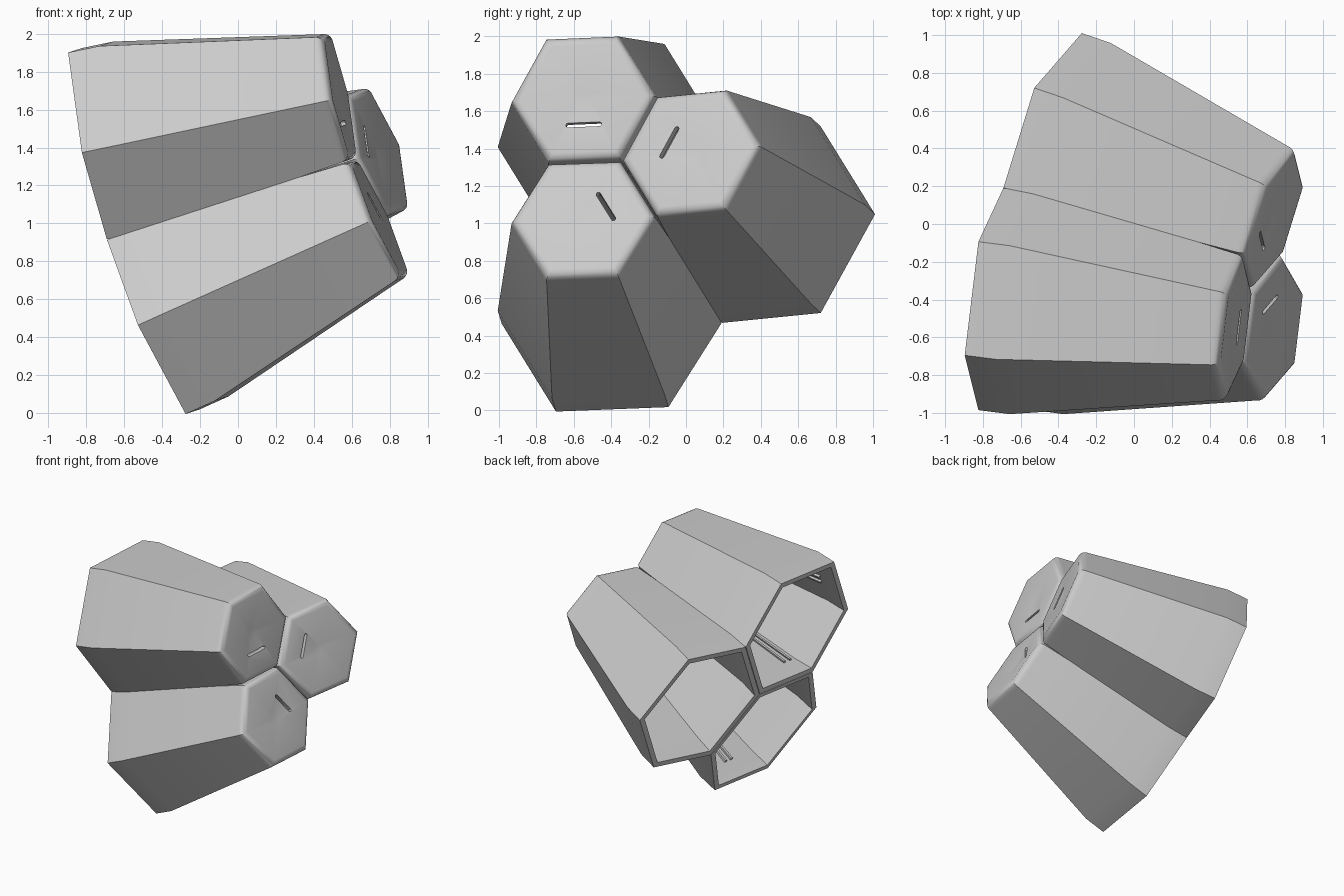
import bpy, bmesh
from math import sin, cos, pi
from mathutils import Matrix, Vector

cube = bpy.data.objects.get("Cube")
if cube:
    bpy.data.objects.remove(cube, do_unlink=True)

grey = bpy.data.materials.new("light_grey")
grey.use_nodes = True
colour = (0.6, 0.6, 0.6, 1)
grey.diffuse_color = colour
grey.node_tree.nodes["Principled BSDF"].inputs["Base Color"].default_value = colour

# Cluster frame: local x points outward along the first tube, z along the shared axis
up = Vector((0, -0.526, 0.851))
side = Vector((0, 0.851, 0.526))
axis = Vector((0.934, 0, 0)) + 0.357 * up
out = Vector((-0.357, 0, 0)) + 0.934 * up
origin = Vector((-0.483, -0.008, -0.01)) + 0.905 * up + 0.42 * side
cluster = Matrix((out, -side, axis)).transposed().to_4x4()
cluster.translation = origin

# Each tube leans towards the shared axis
TILT = 0.125
lean = Matrix.Translation((0.58, 0, -0.0725)) @ Matrix.Rotation(-TILT, 4, 'Y')

LENGTH = 1.33
WALL = 0.048
RIM = 0.582
KINK = 0.17
TIP = 0.388
SHIFT = 0.026


def taper(depth):
    """Outer radius between the kink near the rim and the closed end."""
    return RIM - (RIM - TIP) * (depth - KINK) / (LENGTH - KINK)


def hexagon(radius, depth):
    """Six corners, stretched at the rim and regular at the closed end."""
    s = depth / LENGTH
    near, wide = 0.476 + 0.024 * s, 0.9 - 0.034 * s
    corners = [(1, 0), (near, wide), (-near, wide), (-1, 0), (-near, -wide), (near, -wide)]
    return [Vector((x * radius - SHIFT * s, y * radius, depth)) for x, y in corners]


def tube_profile():
    """Radius and depth pairs from the inner cap, round the rim, to the dished outer cap."""
    floor = LENGTH - WALL
    points = [(0.04, floor - 0.025), (0.3, floor), (taper(floor) - WALL, floor - 0.03),
              (RIM - WALL, KINK), (RIM - WALL, 0), (RIM, 0), (RIM + 0.003, KINK)]
    b = 0.055
    for i in range(6):
        a = i / 5 * pi / 2
        points.append((TIP + 0.004 - b + b * cos(a), LENGTH - b + b * sin(a)))
    return points + [(0.04, LENGTH - 0.025)]


def bridge(bm, lower, upper):
    n = len(lower)
    for i in range(n):
        j = (i + 1) % n
        bm.faces.new((lower[i], lower[j], upper[j], upper[i]))


def loft(bm, rings):
    """Closed skin through a list of rings of points."""
    rings = [[bm.verts.new(p) for p in ring] for ring in rings]
    for lower, upper in zip(rings, rings[1:]):
        bridge(bm, lower, upper)
    bm.faces.new(rings[0])
    bm.faces.new(rings[-1])


def make_object(name, bm, matrix):
    bmesh.ops.recalc_face_normals(bm, faces=bm.faces)
    mesh = bpy.data.meshes.new(name)
    bm.to_mesh(mesh)
    bm.free()
    mesh.materials.append(grey)
    ob = bpy.data.objects.new(name, mesh)
    ob.matrix_world = matrix
    bpy.context.collection.objects.link(ob)
    return ob


def make_tube(name, matrix):
    bm = bmesh.new()
    loft(bm, [hexagon(r, z) for r, z in tube_profile()])
    return make_object(name, bm, matrix)


def make_rails(name, matrix):
    """Pairs of thin guide rails running along two inside walls."""
    bm = bmesh.new()
    for wall, place in ((0, 0.5), (2, 0.15)):
        for t in (place - 0.06, place + 0.06):
            ends = []
            for depth in (KINK, LENGTH - 0.1):
                inner = taper(depth) - WALL
                ring = []
                for dr, dt in ((0.005, -0.02), (0.005, 0.02), (-0.02, 0.02), (-0.02, -0.02)):
                    corners = hexagon(inner + dr, depth)
                    ring.append(corners[wall].lerp(corners[wall + 1], t + dt))
                ends.append(ring)
            loft(bm, ends)
    make_object(name, bm, matrix)


def make_slot_cutter(name, matrix):
    """Round-ended slot lying parallel to one shared wall."""
    bm = bmesh.new()
    outline = []
    for end in (1, -1):
        for i in range(7):
            a = -pi / 2 + pi * i / 6
            outline.append((end * (0.084 + 0.012 * cos(a)), end * 0.012 * sin(a)))
    loft(bm, [[Vector((x, y, z)) for x, y in outline] for z in (LENGTH - 0.15, LENGTH + 0.15)])
    place = (Matrix.Translation((-0.866 * 0.14 - SHIFT, 0.5 * 0.14, 0))
             @ Matrix.Rotation(pi / 3, 4, 'Z'))
    cutter = make_object(name, bm, matrix @ place)
    cutter.hide_render = True
    return cutter


# Three tubes around the shared axis, each with a slot through its closed end
for k, name in enumerate(("upper_tube", "left_tube", "lower_tube")):
    matrix = cluster @ Matrix.Rotation(k * 2 * pi / 3, 4, 'Z') @ lean
    tube = make_tube(name, matrix)
    make_rails(name + "_rails", matrix)
    cutter = make_slot_cutter(name + "_slot_cutter", matrix)
    bpy.context.view_layer.update()
    bpy.ops.object.select_all(action='DESELECT')
    tube.select_set(True)
    bpy.context.view_layer.objects.active = tube
    cut = tube.modifiers.new("slot", 'BOOLEAN')
    cut.operation = 'DIFFERENCE'
    cut.solver = 'EXACT'
    cut.object = cutter
    bpy.ops.object.modifier_apply(modifier=cut.name)
    bpy.data.objects.remove(cutter, do_unlink=True)
    bpy.ops.object.shade_smooth_by_angle(angle=pi / 6)
